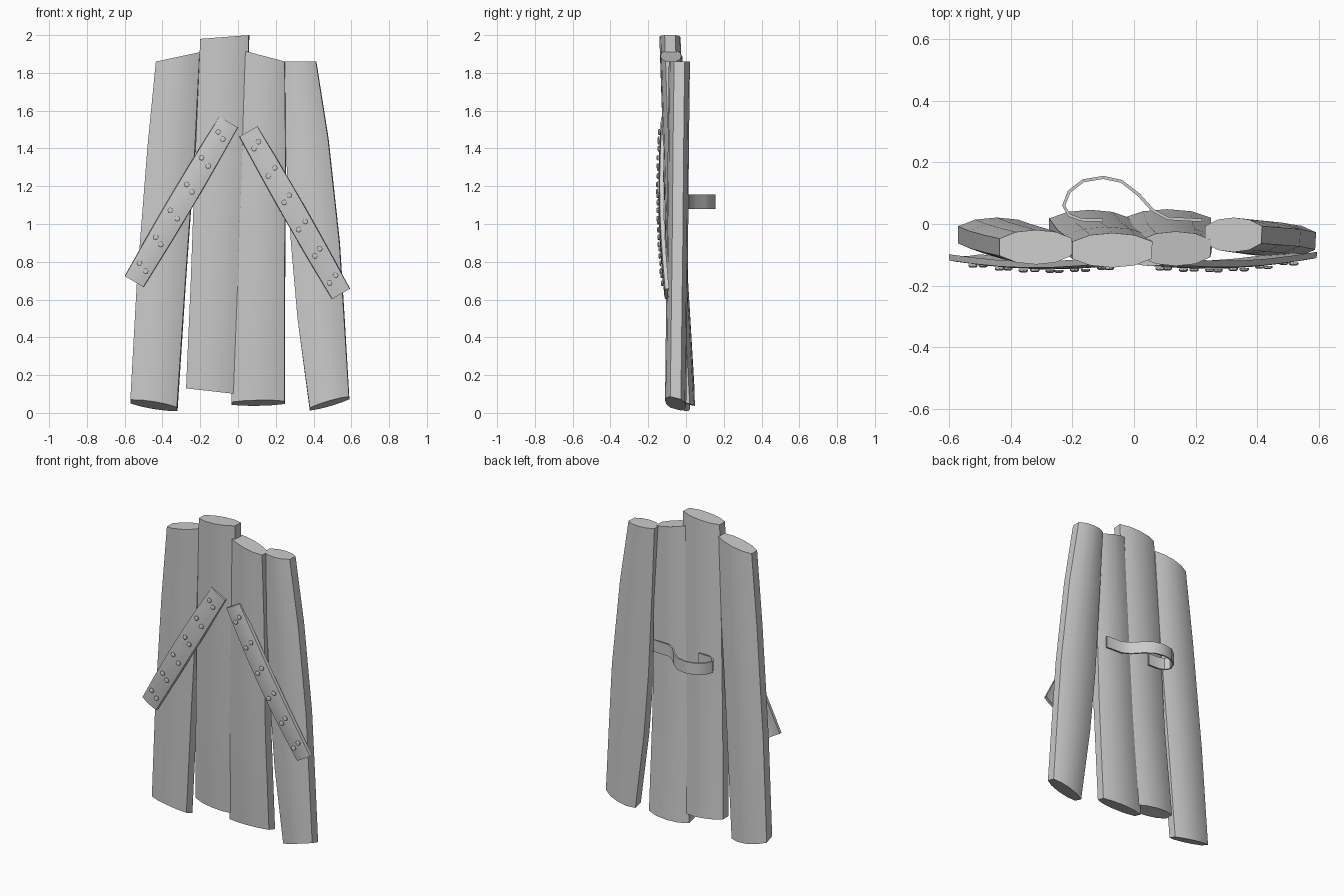
import bpy, bmesh, math
from mathutils import Vector

cube = bpy.data.objects.get("Cube")
if cube:
    bpy.data.objects.remove(cube, do_unlink=True)

grey = bpy.data.materials.new("plain grey")
grey.use_nodes = True
grey.diffuse_color = (0.6, 0.6, 0.6, 1)
grey.node_tree.nodes["Principled BSDF"].inputs["Base Color"].default_value = (0.6, 0.6, 0.6, 1)


def loft(name, rings, angle=28):
    """Skin closed rings of points, cap both ends and shade smooth."""
    bm = bmesh.new()
    loops = [[bm.verts.new(p) for p in ring] for ring in rings]
    n = len(loops[0])
    for a, b in zip(loops, loops[1:]):
        for i in range(n):
            j = (i + 1) % n
            bm.faces.new((a[i], a[j], b[j], b[i]))
    bm.faces.new(loops[0])
    bm.faces.new(loops[-1])
    bmesh.ops.recalc_face_normals(bm, faces=bm.faces)
    mesh = bpy.data.meshes.new(name)
    bm.to_mesh(mesh)
    bm.free()
    mesh.materials.append(grey)
    obj = bpy.data.objects.new(name, mesh)
    bpy.context.collection.objects.link(obj)
    bpy.ops.object.select_all(action='DESELECT')
    obj.select_set(True)
    bpy.context.view_layer.objects.active = obj
    bpy.ops.object.shade_smooth_by_angle(angle=math.radians(angle))
    return obj


# Lens-shaped plank section: (across, depth)
half = [(-1, -.5), (-.55, -.88), (0, -1), (.55, -.88), (.97, -.5)]
SECTION = half + [(1, .5), (.55, .88), (0, 1), (-.55, .88), (-1, .5)]
DEPTH = 0.056


def plank(name, stations):
    """Station: left x, right x, left z, right z, centre y, end tilt."""
    rings = []
    for xl, xr, zl, zr, y, tilt in stations:
        rings.append([(xl + (xr - xl) * (u + 1) / 2,
                       y + v * DEPTH,
                       zl + (zr - zl) * (u + 1) / 2 - tilt * v) for u, v in SECTION])
    loft(name, rings)


plank("right_outer_plank", [
    (-.57, -.32, .06, .02, -.035, .02),
    (-.535, -.275, .7, .7, -.05, 0),
    (-.48, -.225, 1.4, 1.4, -.065, 0),
    (-.435, -.2, 1.86, 1.91, -.075, 0)])
plank("right_inner_plank", [
    (-.275, -.01, .13, .1, -.01, 0),
    (-.25, .02, .7, .7, -.045, 0),
    (-.225, .05, 1.4, 1.4, -.065, 0),
    (-.2, .06, 1.98, 2.0, -.085, 0)])
plank("left_inner_plank", [
    (-.035, .25, .05, .055, -.008, .015),
    (-.02, .25, .7, .7, -.045, 0),
    (0, .255, 1.4, 1.4, -.065, 0),
    (.02, .25, 1.92, 1.86, -.08, 0)])
plank("left_outer_plank", [
    (.38, .59, .02, .08, -.055, .015),
    (.315, .565, .5, .5, -.05, 0),
    (.28, .54, .9, .9, -.045, 0),
    (.25, .48, 1.45, 1.45, -.04, 0),
    (.23, .415, 1.86, 1.86, -.035, 0)])


def strap(name, top, bottom, width, flip):
    """Gently bowed plate with six staggered rows of paired rivets."""
    top, bottom = Vector(top), Vector(bottom)
    along = bottom - top
    across = Vector((-along.z, 0, along.x)).normalized()
    if across.x < 0:
        across = -across

    def place(t, u, d):
        bow = .018 * math.sin(math.pi * t)
        lift = .006 * (1 - u * u)
        w = width * (.93 + .12 * math.sin(math.pi * t))
        return top + along * t + across * (u * w / 2) - Vector((0, bow + lift + d, 0))

    rings = []
    for k in range(7):
        t = k / 6
        front = [place(t, u, .01) for u in (-.96, -.5, 0, .5, .96)]
        back = [place(t, u, -.01) for u in (1, .5, 0, -.5, -1)]
        rings.append(front + back)
    loft(name, rings)

    # Rivets
    for row in range(6):
        for side in (-1, 1):
            t = .085 + row * .165 + side * flip * .01
            c = place(t, side * (.42 if row % 2 else .34), .012)
            disc = []
            for r, d in ((.015, 0), (.015, .006), (.009, .01)):
                disc.append([c + Vector((r * math.cos(a), -d, r * math.sin(a)))
                             for a in (math.tau * i / 8 for i in range(8))])
            loft(name + "_rivet", disc)


strap("right_strap", (-.05, -.118, 1.54), (-.55, -.108, .695), .125, 1)
strap("left_strap", (.055, -.12, 1.49), (.545, -.1, .63), .12, -1)

# Bent hand grip on the back: path in plan, (x, y)
path = [(-.1, .012), (-.17, .014), (-.21, .028), (-.228, .06), (-.21, .105), (-.165, .14),
        (-.1, .151), (-.04, .138), (.015, .095), (.06, .045), (.11, .018), (.22, .012)]
rings = []
for i, p in enumerate(path):
    p = Vector(p)
    d = (Vector(path[min(i + 1, len(path) - 1)]) - Vector(path[max(i - 1, 0)])).normalized()
    n = Vector((-d.y, d.x)) * .005
    rings.append([(*(p + n), 1.08), (*(p - n), 1.08), (*(p - n), 1.155), (*(p + n), 1.155)])
loft("back_handle", rings, 40)
